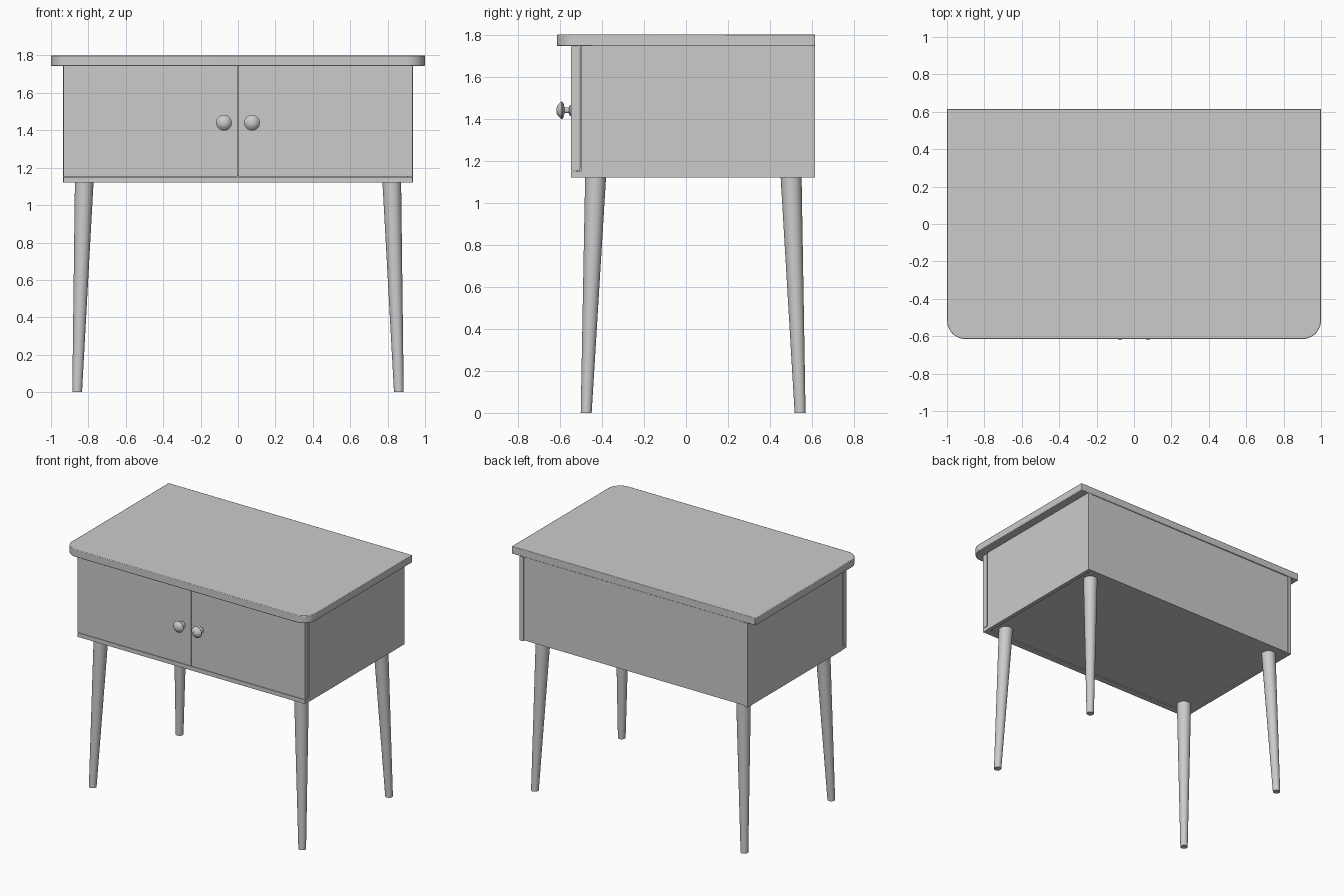
import bpy, bmesh, math
from mathutils import Vector, Matrix

if "Cube" in bpy.data.objects:
    bpy.data.objects.remove(bpy.data.objects["Cube"])


def finish(name, bm, smooth=True):
    bmesh.ops.recalc_face_normals(bm, faces=bm.faces)
    mesh = bpy.data.meshes.new(name)
    bm.to_mesh(mesh)
    bm.free()
    obj = bpy.data.objects.new(name, mesh)
    bpy.context.collection.objects.link(obj)
    if smooth:
        bpy.ops.object.select_all(action='DESELECT')
        obj.select_set(True)
        bpy.context.view_layer.objects.active = obj
        bpy.ops.object.shade_smooth_by_angle(angle=math.radians(35))
    return obj


def box(name, x, y, z):
    bm = bmesh.new()
    bmesh.ops.create_cube(bm, size=1)
    for v in bm.verts:
        v.co = [a + (b - a) * (c + 0.5) for (a, b), c in zip((x, y, z), v.co)]
    return finish(name, bm, False)


def lathe(name, profile, matrix, segments=32):
    # revolve (radius, height) points around local z
    bm = bmesh.new()
    verts = [bm.verts.new((r, 0, h)) for r, h in profile]
    edges = [bm.edges.new(pair) for pair in zip(verts, verts[1:])]
    bmesh.ops.spin(bm, geom=verts + edges, cent=(0, 0, 0), axis=(0, 0, 1),
                   angle=math.tau, steps=segments)
    bmesh.ops.remove_doubles(bm, verts=bm.verts, dist=1e-5)
    bm.transform(matrix)
    return finish(name, bm)


# Tabletop with rounded front corners
R = 0.1
outline = [(1, 0.615), (-1, 0.615)]
for cx, start in ((-1 + R, 180), (1 - R, 270)):
    for i in range(13):
        a = math.radians(start + 90 * i / 12)
        outline.append((cx + R * math.cos(a), -0.615 + R + R * math.sin(a)))
bm = bmesh.new()
face = bm.faces.new([bm.verts.new((x, y, 1.745)) for x, y in outline])
ext = bmesh.ops.extrude_face_region(bm, geom=[face])
bmesh.ops.translate(bm, vec=(0, 0, 0.055),
                    verts=[g for g in ext["geom"] if isinstance(g, bmesh.types.BMVert)])
top = finish("tabletop", bm)
bev = top.modifiers.new("soft_edge", 'BEVEL')
bev.width, bev.segments = 0.004, 2

# Cabinet panels
box("back_panel", (-0.905, 0.905), (0.58, 0.608), (1.125, 1.745))
box("bottom_panel", (-0.91, 0.91), (-0.52, 0.59), (1.128, 1.16))
box("bottom_front_rail", (-0.932, 0.932), (-0.548, -0.5), (1.12, 1.15))
box("inner_front_panel", (-0.91, 0.91), (-0.505, -0.49), (1.14, 1.745))
for side, s in (("left", -1), ("right", 1)):
    box(side + "_side_panel", sorted((s * 0.905, s * 0.935)), (-0.5, 0.615), (1.12, 1.745))
    box(side + "_door", sorted((s * 0.003, s * 0.932)), (-0.548, -0.508), (1.153, 1.743))

    # Turned knob, axis towards the front
    knob = [(0, 0), (0.026, 0), (0.026, 0.006), (0.014, 0.012), (0.013, 0.032),
            (0.03, 0.036), (0.041, 0.042), (0.042, 0.047), (0.036, 0.054),
            (0.024, 0.066), (0.012, 0.07), (0, 0.071)]
    lathe(side + "_knob", knob, Matrix.Translation((s * 0.075, -0.546, 1.44))
          @ Matrix.Rotation(math.radians(90), 4, 'X'))

    # Splayed tapered legs, sheared so both ends stay level
    for end, foot_y, top_y in (("front", -0.475, -0.43), ("back", 0.543, 0.5)):
        h = 1.13
        shear = Matrix.Translation((s * 0.86, foot_y, 0))
        shear[0][2] = s * (0.822 - 0.86) / h
        shear[1][2] = (top_y - foot_y) / h
        lathe(f"{side}_{end}_leg", [(0, 0), (0.026, 0), (0.05, h), (0, h)], shear)
